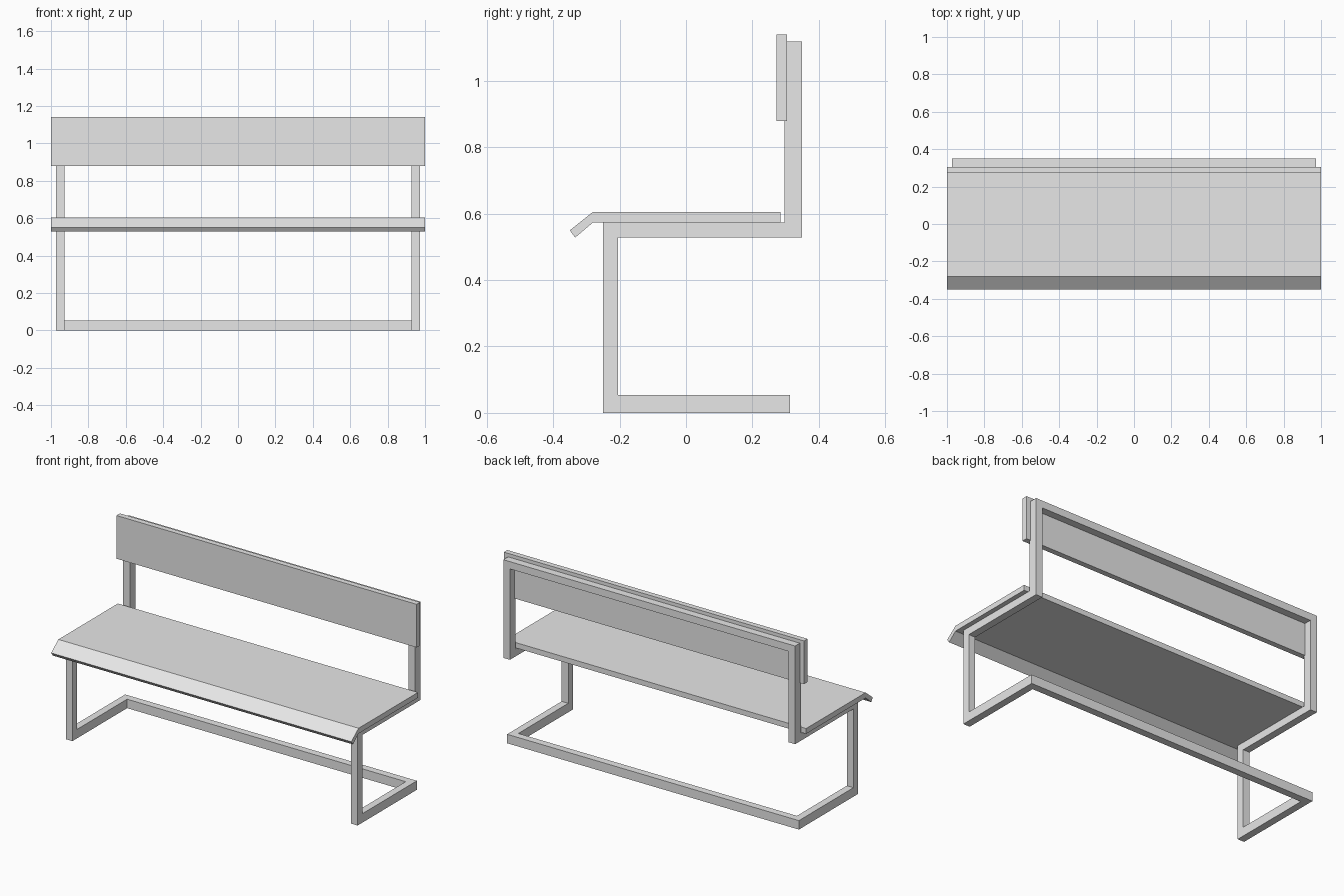
import bpy
import bmesh

default_cube = bpy.data.objects.get("Cube")
if default_cube:
    bpy.data.objects.remove(default_cube, do_unlink=True)

grey = bpy.data.materials.new("light_grey")
grey.use_nodes = True
grey.diffuse_color = (0.8, 0.8, 0.8, 1)
grey.node_tree.nodes["Principled BSDF"].inputs["Base Color"].default_value = grey.diffuse_color


def extrude_x(name, profile, x0, x1):
    """Extrude a (y, z) outline along x."""
    bm = bmesh.new()
    face = bm.faces.new([bm.verts.new((x0, y, z)) for y, z in profile])
    result = bmesh.ops.extrude_face_region(bm, geom=[face])
    moved = [v for v in result["geom"] if isinstance(v, bmesh.types.BMVert)]
    bmesh.ops.translate(bm, verts=moved, vec=(x1 - x0, 0, 0))
    bmesh.ops.recalc_face_normals(bm, faces=bm.faces)
    mesh = bpy.data.meshes.new(name)
    bm.to_mesh(mesh)
    bm.free()
    mesh.materials.append(grey)
    obj = bpy.data.objects.new(name, mesh)
    bpy.context.collection.objects.link(obj)
    return obj


def rect(y0, y1, z0, z1):
    return [(y0, z0), (y1, z0), (y1, z1), (y0, z1)]


OUTER, INNER = 0.972, 0.928

# Side frames: floor runner, front leg, seat rail and back post in one outline
side_outline = [
    (-0.25, 0), (0.314, 0), (0.314, 0.054), (-0.205, 0.054),
    (-0.205, 0.528), (0.35, 0.528), (0.35, 1.119), (0.296, 1.119),
    (0.296, 0.573), (-0.25, 0.573),
]
extrude_x("left_side_frame", side_outline, INNER, OUTER)
extrude_x("right_side_frame", side_outline, -OUTER, -INNER)

# Cross bars joining the side frames
extrude_x("floor_cross_bar", rect(0.27, 0.314, 0, 0.054), -INNER, INNER)
extrude_x("back_cross_bar", rect(0.296, 0.35, 1.075, 1.119), -INNER, INNER)

# Seat board with a bent front lip
extrude_x("seat", [
    (0.285, 0.605), (-0.281, 0.605), (-0.35, 0.55),
    (-0.334, 0.528), (-0.281, 0.573), (0.285, 0.573),
], -1, 1)

# Backrest board
extrude_x("backrest", rect(0.272, 0.305, 0.88, 1.14), -1, 1)
